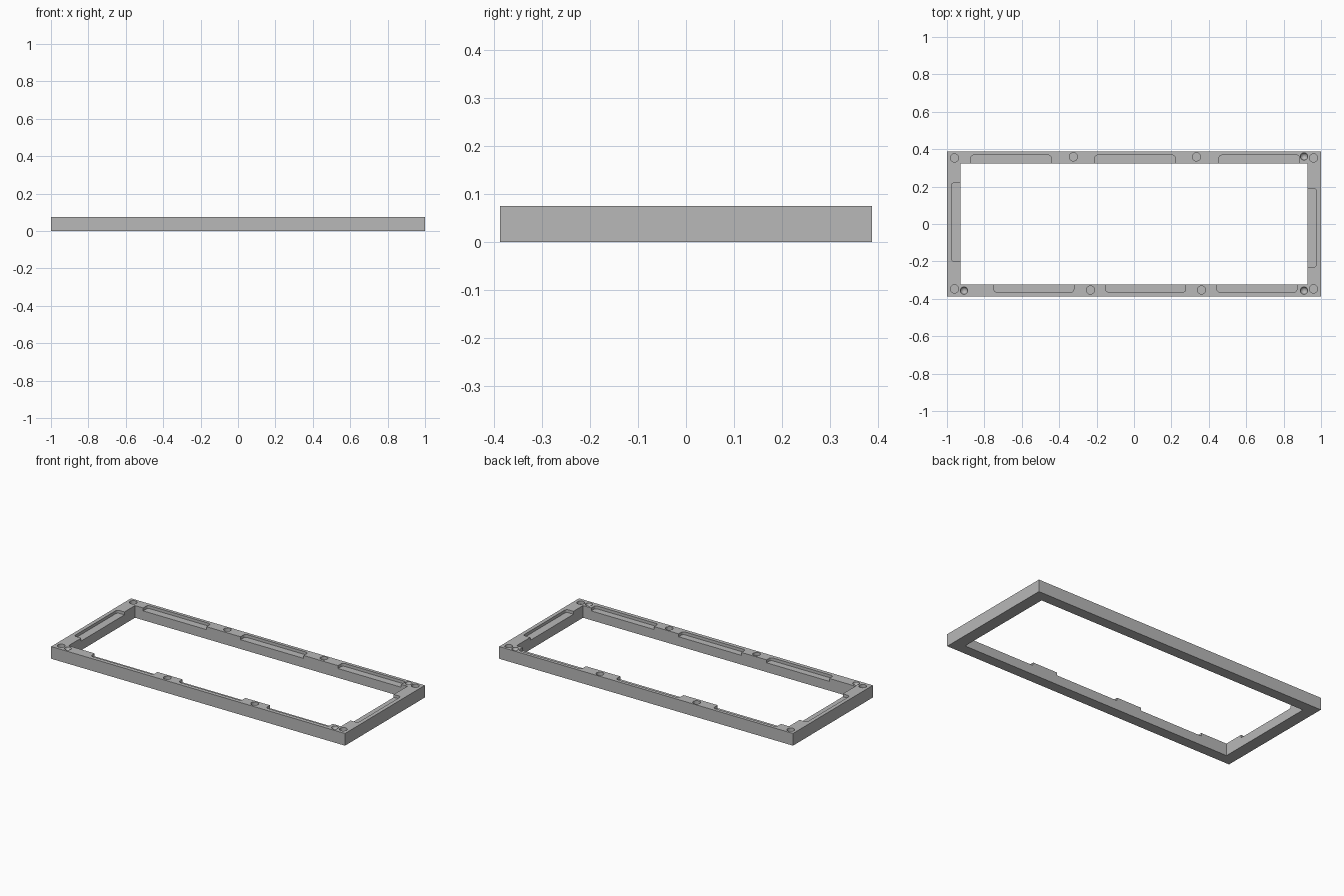
import bpy, bmesh
from math import cos, sin, pi
from mathutils import Vector

if "Cube" in bpy.data.objects:
    bpy.data.objects.remove(bpy.data.objects["Cube"])

HEIGHT = 0.075
INNER_X, INNER_Y = 0.927, 0.323
POCKET_DEPTH, HOLE_DEPTH = 0.018, 0.02

grey = bpy.data.materials.new("light grey")
grey.use_nodes = True
colour = (0.48, 0.48, 0.48, 1)
grey.diffuse_color = colour
grey.node_tree.nodes["Principled BSDF"].inputs["Base Color"].default_value = colour


def prism(bm, outline, low, high):
    """Extrude a flat outline between two heights."""
    face = bm.faces.new([bm.verts.new((x, y, low)) for x, y in outline])
    up = bmesh.ops.extrude_face_region(bm, geom=[face])["geom"]
    bmesh.ops.translate(bm, vec=(0, 0, high - low),
                        verts=[v for v in up if isinstance(v, bmesh.types.BMVert)])


def box(x, y):
    return [(-x, -y), (x, -y), (x, y), (-x, y)]


def pocket(start, end, inner, outer, radius=0.015):
    """Slot open to the inside, with two rounded outer corners."""
    s = 1 if outer > 0 else -1
    pts = [(start, inner - 0.02 * s), (end, inner - 0.02 * s)]
    for centre, first in ((end - radius, 0), (start + radius, pi / 2)):
        for i in range(7):
            a = first + i * pi / 12
            pts.append((centre + radius * cos(a), outer - s * radius + s * radius * sin(a)))
    return pts


def finish(name, bm):
    bmesh.ops.recalc_face_normals(bm, faces=bm.faces)
    mesh = bpy.data.meshes.new(name)
    bm.to_mesh(mesh)
    bm.free()
    mesh.materials.append(grey)
    obj = bpy.data.objects.new(name, mesh)
    bpy.context.collection.objects.link(obj)
    return obj


# Solid block for the frame
bm = bmesh.new()
prism(bm, box(1, 0.388), 0, HEIGHT)
frame = finish("rectangular_frame", bm)

# Central opening
bm = bmesh.new()
prism(bm, box(INNER_X, INNER_Y), -0.1, 0.2)
opening = finish("opening_cutter", bm)

# Shallow pockets along the inner edges
bm = bmesh.new()
for x in (-0.872, -0.209, 0.455):
    prism(bm, pocket(x, x + 0.43, INNER_Y, 0.368), HEIGHT - POCKET_DEPTH, 0.2)
for x in (-0.749, -0.151, 0.444):
    prism(bm, pocket(x, x + 0.427, -INNER_Y, -0.364), HEIGHT - POCKET_DEPTH, 0.2)
for side, y in ((-1, -0.2), (1, -0.23)):
    shape = pocket(y, y + 0.42, side * INNER_X, side * 0.976)
    prism(bm, [(b, a) for a, b in shape], HEIGHT - POCKET_DEPTH, 0.2)
pockets = finish("pocket_cutter", bm)

# Round blind holes in the top
bm = bmesh.new()
holes = [(-0.96, 0.353), (0.96, 0.353), (-0.96, -0.347), (0.96, -0.347),
         (-0.324, 0.359), (0.334, 0.359), (-0.233, -0.353), (0.361, -0.353)]
for x, y in holes:
    ring = [(x + 0.022 * cos(i * pi / 16), y + 0.022 * sin(i * pi / 16)) for i in range(32)]
    prism(bm, ring, HEIGHT - HOLE_DEPTH, 0.2)

# Bowl-shaped sockets near three corners
for x, y in ((0.909, 0.361), (-0.909, -0.356), (0.909, -0.356)):
    made = bmesh.ops.create_uvsphere(bm, u_segments=24, v_segments=13, radius=0.02)
    bmesh.ops.translate(bm, verts=made["verts"], vec=Vector((x, y, HEIGHT)))
sockets = finish("hole_cutter", bm)

# Cut everything out, then discard the cutters
cutters = (opening, pockets, sockets)
bpy.context.view_layer.objects.active = frame
for cutter in cutters:
    cutter.hide_render = True
    cut = frame.modifiers.new(cutter.name, "BOOLEAN")
    cut.operation = "DIFFERENCE"
    cut.solver = "EXACT"
    cut.object = cutter
    bpy.ops.object.modifier_apply(modifier=cut.name)
for cutter in cutters:
    bpy.data.objects.remove(cutter)
